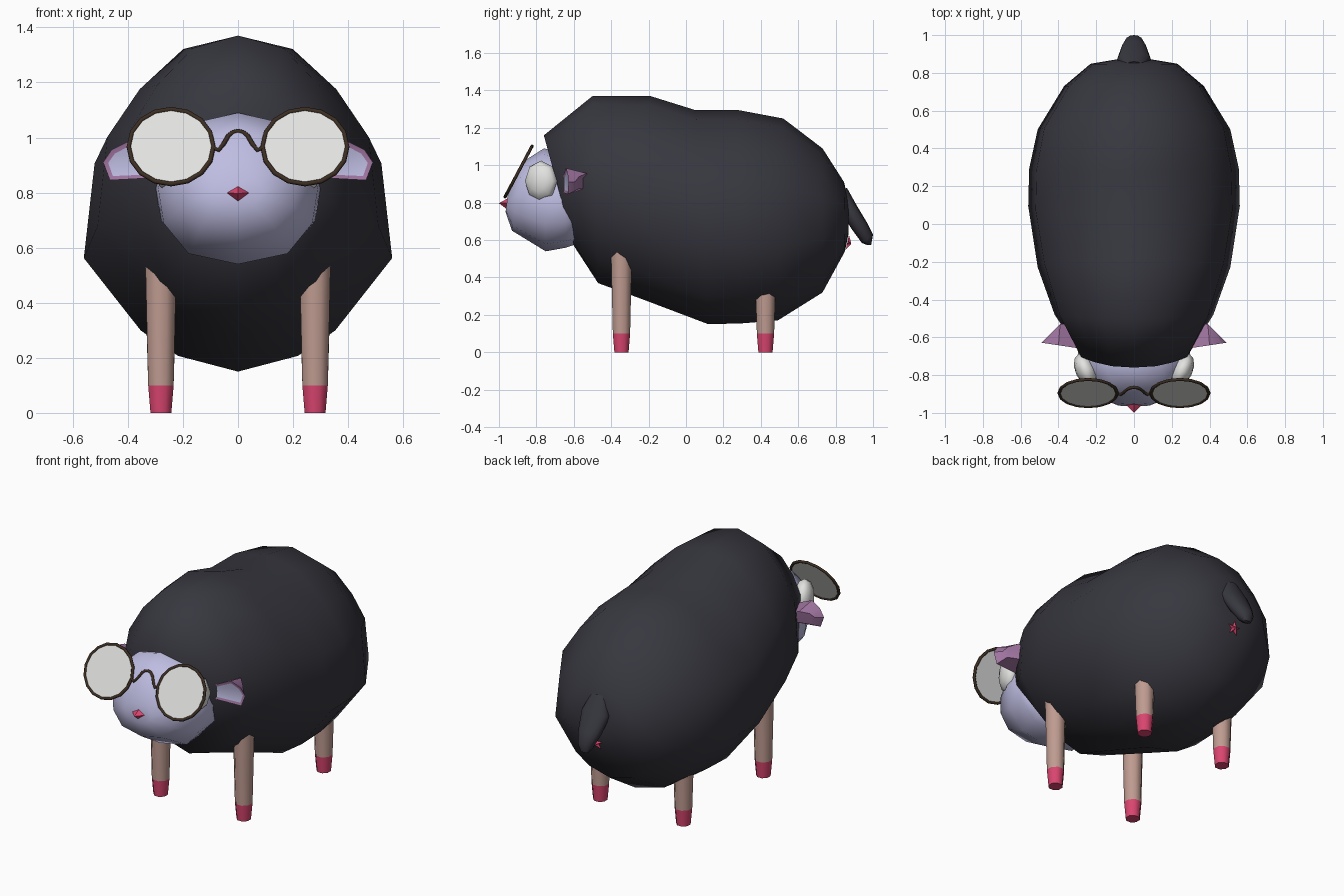
import bpy, bmesh, math
from mathutils import Matrix, Vector

if "Cube" in bpy.data.objects:
    bpy.data.objects.remove(bpy.data.objects["Cube"])


def material(name, rgb):
    m = bpy.data.materials.new(name)
    m.diffuse_color = (*rgb, 1)
    m.use_nodes = True
    m.node_tree.nodes["Principled BSDF"].inputs["Base Color"].default_value = m.diffuse_color
    return m


WOOL = material("dark wool", (0.038, 0.038, 0.05))
SKIN = material("lavender skin", (0.52, 0.51, 0.76))
PURPLE = material("ear purple", (0.36, 0.18, 0.36))
LEG = material("leg tan", (0.52, 0.33, 0.28))
PINK = material("hoof pink", (0.70, 0.06, 0.16))
FRAME = material("frame brown", (0.045, 0.027, 0.016))
WHITE = material("white", (0.76, 0.76, 0.75))


def finish(bm, name, mats, smooth=None):
    bmesh.ops.recalc_face_normals(bm, faces=bm.faces)
    me = bpy.data.meshes.new(name)
    bm.to_mesh(me)
    bm.free()
    ob = bpy.data.objects.new(name, me)
    bpy.context.collection.objects.link(ob)
    for m in mats:
        me.materials.append(m)
    if smooth:
        bpy.ops.object.select_all(action='DESELECT')
        ob.select_set(True)
        bpy.context.view_layer.objects.active = ob
        bpy.ops.object.shade_smooth_by_angle(angle=math.radians(smooth))
    return ob


def loft(name, mat, half, rings, smooth=60):
    """Skin rings given as (y top, z top, y bottom, z bottom, half width).
    half is the right half section from top to bottom as (u, v)."""
    section = half + [(-u, v) for u, v in half[-2:0:-1]]
    bm = bmesh.new()
    loops = []
    for yt, zt, yb, zb, hw in rings:
        loops.append([bm.verts.new((u * hw, yb + v * (yt - yb), zb + v * (zt - zb)))
                      for u, v in section])
    n = len(section)
    for a, b in zip(loops, loops[1:]):
        for i in range(n):
            j = (i + 1) % n
            bm.faces.new((a[i], a[j], b[j], b[i]))
    bm.faces.new(loops[0])
    bm.faces.new(loops[-1])
    return finish(bm, name, [mat], smooth)


# Woolly body with the hood overhanging the face
loft("wool_body", WOOL,
     [(0, 1), (.39, .955), (.70, .82), (.93, .66), (1, .36), (.63, .13), (.39, .05), (0, 0)],
     [(-.76, 1.16, -.60, .57, .30),
      (-.50, 1.37, -.47, .37, .42),
      (-.19, 1.37, -.25, .29, .51),
      (.05, 1.295, .12, .15, .56),
      (.28, 1.295, .30, .155, .555),
      (.52, 1.25, .49, .17, .51),
      (.73, 1.09, .73, .32, .37),
      (.845, .91, .85, .54, .23),
      (.87, .80, .87, .64, .10)], 80)

# Head
ROUND = [(0, 1), (.5, .94), (.87, .76), (1, .5), (.93, .27), (.62, .07), (0, 0)]
loft("head", SKIN, ROUND,
     [(-.58, 1.00, -.58, .58, .28),
      (-.66, 1.07, -.64, .56, .30),
      (-.76, 1.09, -.75, .54, .29),
      (-.87, 1.02, -.93, .65, .215),
      (-.95, .86, -.965, .75, .09)], 80)

# Tail
loft("tail", WOOL, ROUND,
     [(.86, .88, .80, .84, .05),
      (.91, .79, .83, .75, .09),
      (.97, .69, .885, .66, .07),
      (1.0, .63, .94, .585, .045),
      (.99, .575, .965, .575, .025)])

# Pink star under the tail
bm = bmesh.new()
back = Matrix.Translation((0, .862, .585)) @ Matrix.Rotation(math.radians(-12), 4, 'X')
star = [bm.verts.new(back @ Vector((r * math.sin(i * math.pi / 5), 0, r * math.cos(i * math.pi / 5))))
        for i in range(10) for r in [(.045, .016)[i % 2]]]
tip = bm.verts.new(back @ Vector((0, .022, 0)))
for i in range(10):
    bm.faces.new((star[i], star[(i + 1) % 10], tip))
bm.faces.new(star)
finish(bm, "tail_star", [PINK])

# Nose
bm = bmesh.new()
rim = [bm.verts.new(p) for p in
       ((0, -.945, .828), (.062, -.935, .80), (0, -.95, .76), (-.062, -.935, .80))]
tip = bm.verts.new((0, -1.0, .797))
for i in range(4):
    bm.faces.new((rim[i], rim[(i + 1) % 4], tip))
bm.faces.new(rim)
finish(bm, "nose", [PINK])


def tapered(name, mat, x, y, z0, z1, r0, r1):
    bm = bmesh.new()
    bmesh.ops.create_cone(bm, cap_ends=True, segments=8, radius1=r0, radius2=r1, depth=z1 - z0,
                          matrix=Matrix.Translation((x, y, (z0 + z1) / 2))
                          @ Matrix.Rotation(math.pi / 8, 4, 'Z'))
    finish(bm, name, [mat], 50)


# Legs and hooves
for side, s in (("left", 1), ("right", -1)):
    for end, y, top in (("front", -.345, .55), ("back", .425, .45)):
        tapered(f"{end}_{side}_leg", LEG, s * .28, y, .10, top, .05, .061)
        tapered(f"{end}_{side}_hoof", PINK, s * .28, y, 0, .10, .041, .05)

# Ears: cupped leaf with an inset lavender front
EAR = [(.28, .855), (.28, .93), (.40, .985), (.46, .955), (.49, .91), (.465, .845)]
for side, s in (("left", 1), ("right", -1)):
    bm = bmesh.new()
    front = [bm.verts.new((s * x, -.66 + (x - .28) * .15, z)) for x, z in EAR]
    rear = [bm.verts.new((s * (.37 + (x - .37) * .7), -.53 - max(0, x - .40) * .7,
                          .915 + (z - .915) * .6)) for x, z in EAR]
    for i in range(6):
        j = (i + 1) % 6
        bm.faces.new((front[i], front[j], rear[j], rear[i]))
    bm.faces.new(rear)
    inner = bm.faces.new(front)
    bmesh.ops.recalc_face_normals(bm, faces=bm.faces)
    bmesh.ops.inset_region(bm, faces=[inner], thickness=.018, depth=-.006)
    inner.material_index = 1
    finish(bm, f"{side}_ear", [PURPLE, SKIN], 35)

# Eyes: flattened balls on the sides of the head
for side, s in (("left", 1), ("right", -1)):
    bm = bmesh.new()
    m = (Matrix.Translation((s * .255, -.775, .915)) @ Matrix.Rotation(s * math.radians(-25), 4, 'Z')
         @ Matrix.Diagonal((.055, .095, .11, 1)) @ Matrix.Rotation(math.pi / 2, 4, 'Y'))
    bmesh.ops.create_uvsphere(bm, u_segments=8, v_segments=6, radius=1, matrix=m)
    finish(bm, f"{side}_eye", [WHITE], 60)

# Glasses: tilted round lenses, rims and a bridge in one plane
TILT = Matrix.Translation((0, -.895, .967)) @ Matrix.Rotation(math.radians(-28), 4, 'X')


def wire(name, points, radius, cyclic):
    cu = bpy.data.curves.new(name, 'CURVE')
    cu.dimensions = '3D'
    cu.bevel_depth = radius
    cu.bevel_resolution = 1
    sp = cu.splines.new('POLY')
    sp.points.add(len(points) - 1)
    for p, (x, z) in zip(sp.points, points):
        p.co = (*(TILT @ Vector((x, 0, z))), 1)
    sp.use_cyclic_u = cyclic
    cu.materials.append(FRAME)
    bpy.context.collection.objects.link(bpy.data.objects.new(name, cu))


for side, s in (("left", 1), ("right", -1)):
    circle = [(s * .243 + .154 * math.cos(a * math.pi / 8), .154 * math.sin(a * math.pi / 8))
              for a in range(16)]
    wire(f"{side}_rim", circle, .0085, True)
    bm = bmesh.new()
    bmesh.ops.create_cone(bm, cap_ends=True, segments=16, radius1=.153, radius2=.153, depth=.006,
                          matrix=TILT @ Matrix.Translation((s * .243, 0, 0))
                          @ Matrix.Rotation(math.pi / 2, 4, 'X'))
    finish(bm, f"{side}_lens", [WHITE])
half = [(.09, -.005), (.07, -.014), (.052, .012), (.035, .045), (.018, .06)]
wire("bridge", [(-x, z) for x, z in half] + [(0, .064)] + half[::-1], .0085, False)
